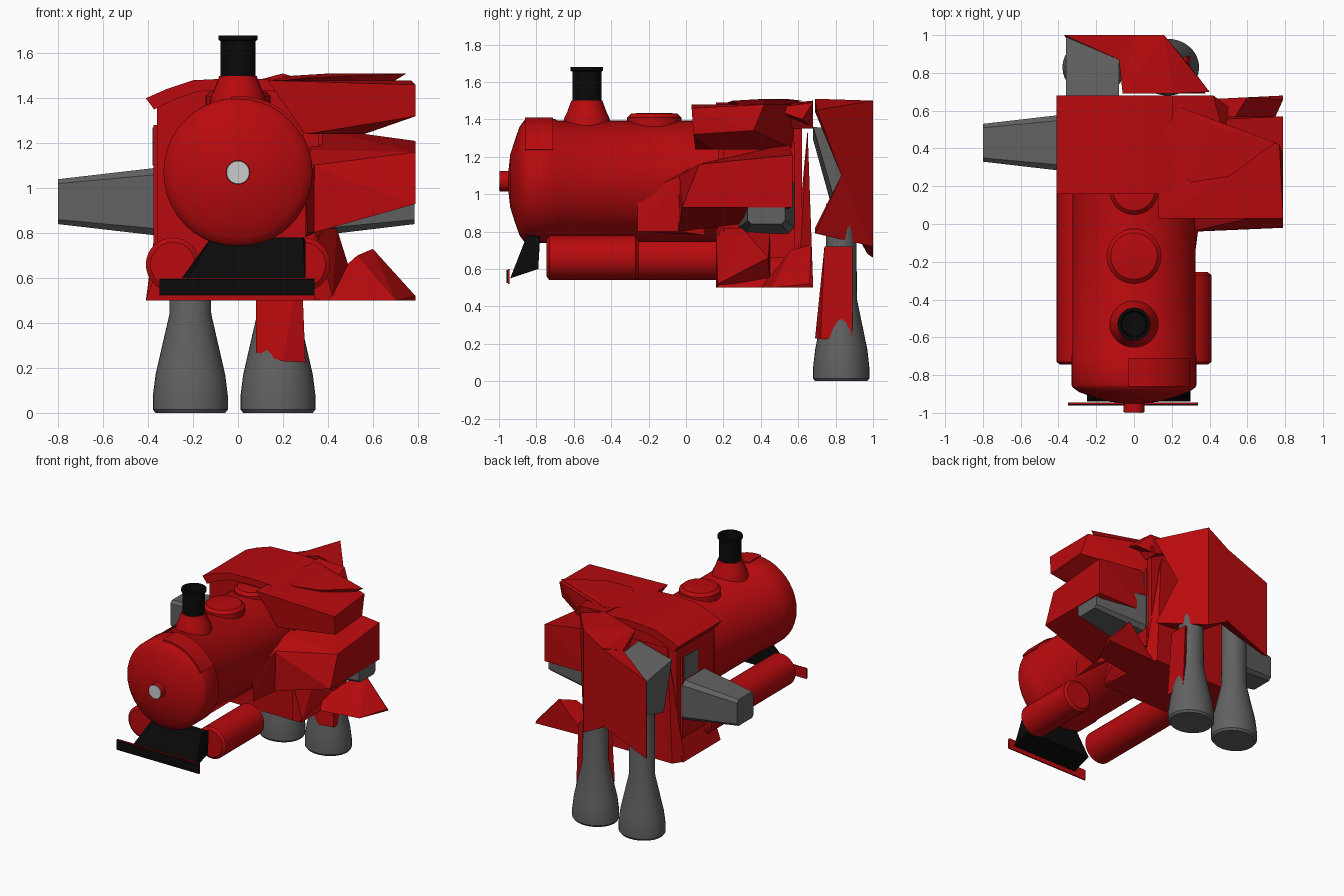
import bpy, bmesh, math
from mathutils import Matrix

if "Cube" in bpy.data.objects:
    bpy.data.objects.remove(bpy.data.objects["Cube"])


def material(name, c):
    m = bpy.data.materials.new(name)
    m.diffuse_color = (*c, 1)
    m.use_nodes = True
    m.node_tree.nodes["Principled BSDF"].inputs["Base Color"].default_value = m.diffuse_color
    return m


RED = material("red_paint", (0.48, 0.003, 0.004))
BLACK = material("black_iron", (0.003, 0.003, 0.003))
GREY = material("grey_metal", (0.12, 0.12, 0.12))
WHITE = material("lamp_glass", (0.75, 0.75, 0.75))


def finish(name, bm, mat, smooth=None):
    bmesh.ops.recalc_face_normals(bm, faces=bm.faces)
    me = bpy.data.meshes.new(name)
    bm.to_mesh(me)
    bm.free()
    ob = bpy.data.objects.new(name, me)
    bpy.context.collection.objects.link(ob)
    me.materials.append(mat)
    if smooth:
        bpy.ops.object.select_all(action='DESELECT')
        ob.select_set(True)
        bpy.context.view_layer.objects.active = ob
        bpy.ops.object.shade_smooth_by_angle(angle=math.radians(smooth))
    return ob


def lathe(name, prof, mat, loc=(0, 0, 0), along_y=False, scale=(1, 1, 1), n=32):
    """Spin (radius, height) pairs about z, or about y."""
    bm = bmesh.new()
    rings = [[bm.verts.new((r * math.cos(2 * math.pi * i / n), r * math.sin(2 * math.pi * i / n), h))
              for i in range(n)] for r, h in prof]
    for a, b in zip(rings, rings[1:]):
        for i in range(n):
            j = (i + 1) % n
            bm.faces.new((a[i], a[j], b[j], b[i]))
    bm.faces.new(rings[0])
    bm.faces.new(rings[-1])
    if along_y:
        bm.transform(Matrix.Rotation(math.radians(-90), 4, 'X'))
    bm.transform(Matrix.Translation(loc) @ Matrix.Diagonal((*scale, 1)))
    return finish(name, bm, mat, 35)


def hull(name, pts, mat):
    """Faceted solid wrapped around a few points."""
    bm = bmesh.new()
    for p in pts:
        bm.verts.new(p)
    bmesh.ops.convex_hull(bm, input=bm.verts)
    bmesh.ops.dissolve_limit(bm, angle_limit=0.02, verts=bm.verts, edges=bm.edges)
    return finish(name, bm, mat)


def box(name, lo, hi, mat):
    return hull(name, [(x, y, z) for x in (lo[0], hi[0]) for y in (lo[1], hi[1])
                       for z in (lo[2], hi[2])], mat)


def extrude_y(name, prof, y0, y1, mat, smooth=None):
    """Push an (x, z) outline along y."""
    bm = bmesh.new()
    f = bm.faces.new([bm.verts.new((x, y0, z)) for x, z in prof])
    g = bmesh.ops.extrude_face_region(bm, geom=[f], use_keep_orig=True)["geom"]
    bmesh.ops.translate(bm, vec=(0, y1 - y0, 0), verts=[v for v in g if isinstance(v, bmesh.types.BMVert)])
    return finish(name, bm, mat, smooth)


# boiler, smokebox and front lamp
lathe("boiler", [(.05, -.95), (.14, -.94), (.22, -.915), (.29, -.89), (.325, -.865), (.332, -.85), (.332, -.7),
                 (.325, -.69), (.325, .25)], RED, (0, 0, 1.07), True, n=40)
lathe("lamp_housing", [(.055, -.995), (.055, -.92)], RED, (0, 0, 1.07), True)
lathe("lamp_lens", [(.05, -1.0), (.053, -.99)], WHITE, (0, 0, 1.07), True)

# cracked crown plate lifted off the smokebox
arc = [(.34 * math.sin(math.radians(a)), 1.07 + .34 * math.cos(math.radians(a))) for a in range(-5, 61, 5)]
extrude_y("crown_plate", arc + [(x * .94, 1.07 + (z - 1.07) * .94) for x, z in reversed(arc)],
          -.86, -.71, RED, 35)

# chimney
lathe("chimney_base", [(.13, 1.36), (.12, 1.41), (.105, 1.44), (.083, 1.5)], RED, (0, -.53, 0))
lathe("chimney", [(.078, 1.49), (.078, 1.655), (.087, 1.66), (.087, 1.68), (.07, 1.68), (.065, 1.6)],
      BLACK, (0, -.53, 0))

# steam domes
for y, r, t in ((-.17, .145, 1.435), (.18, .13, 1.43)):
    lathe("steam_dome", [(r, 1.33), (r, t - .025), (r * .85, t - .005), (r * .5, t)], RED, (0, y, 0))

# side cylinders: the right one is broken off short
for name, x, end in (("left_cylinder", -.29, .3), ("right_cylinder", .29, -.255)):
    lathe(name, [(.1, -.745), (.12, -.73), (.12, end - .015), (.1, end)], RED, (x, 0, .66), True)

# cowcatcher and bumper
hull("cowcatcher", [(-.12, -.85, .78), (.29, -.85, .78), (-.12, -.78, .78), (.3, -.78, .77),
                    (-.25, -.94, .55), (.3, -.94, .55), (-.25, -.79, .6), (.3, -.79, .6)], BLACK)
box("bumper_face", (-.35, -.96, .525), (.34, -.953, .595), BLACK)
box("bumper_back", (-.35, -.953, .52), (.34, -.944, .6), RED)

# cab body with flared skirt, tail and arched roof
extrude_y("cab_body", [(-.41, .5), (.41, .5), (.36, .64), (.36, 1.39), (.2, 1.46), (-.2, 1.46),
                       (-.36, 1.39), (-.36, .64)], .17, .62, RED)
hull("cab_tail", [(-.41, .6, .5), (.41, .6, .5), (-.36, .6, .8), (.36, .6, .8),
                  (-.36, .68, .5), (.36, .68, .5), (.3, .65, 1.35), (-.3, .65, 1.35)], RED)
arc = [(-.41, 1.4), (-.32, 1.44), (-.2, 1.48), (0, 1.49), (.2, 1.48), (.32, 1.44), (.41, 1.4)]
extrude_y("cab_roof", arc + [(x * .91, z - .05) for x, z in reversed(arc)], .16, .68, RED, 35)
for s in (-1, 1):
    box("cab_side_wall", (s * .36, .2, .66), (s * .375, .58, 1.28), RED)
    box("cab_window", (s * .37, .4, 1.1), (s * .38, .56, 1.27), GREY)

# arms: tapered bevelled sleeves
for s, end in ((-1, .8), (1, .785)):
    bm = bmesh.new()
    loops = []
    for x, h in ((.35, .152), (end, .1)):
        c = h * .8
        ring = [(h, c), (c, h), (-c, h), (-h, c), (-h, -c), (-c, -h), (c, -h), (h, -c)]
        loops.append([bm.verts.new((s * x, .43 + a, .94 + b)) for a, b in ring])
    for i in range(8):
        bm.faces.new((loops[0][i], loops[0][(i + 1) % 8], loops[1][(i + 1) % 8], loops[1][i]))
    bm.faces.new(loops[0])
    bm.faces.new(loops[1])
    finish("left_arm" if s < 0 else "right_arm", bm, GREY)

# legs
for name, x in (("left_leg", -.212), ("right_leg", .178)):
    lathe(name, [(.155, 0), (.167, .015), (.167, .075), (.155, .17), (.093, .44), (.09, .95)],
          GREY, (x, .83, 0), scale=(1, .9, 1))
hull("leg_shard", [(.09, .76, .52), (.27, .74, .52), (.08, .78, .72), (.28, .74, .72), (.28, .89, .72),
                   (.08, .74, .27), (.2, .69, .23), (.3, .72, .225), (.3, .89, .23), (.28, .87, .45)], RED)

# back panel over the legs: grey hip corner and red slabs
hull("hip_block", [(-.36, .68, 1.29), (-.08, .68, 1.36), (-.08, .87, 1.34), (-.36, .99, 1.24),
                   (-.36, .78, .93), (-.36, .99, .98), (-.1, .8, .95), (-.1, .95, .9)], GREY)
hull("back_plate", [(-.37, 1.0, 1.25), (-.08, .87, 1.36), (.01, 1.0, 1.4), (.01, 1.0, .82),
                    (-.37, 1.0, .66), (-.35, .97, .68), (0, .85, .9)], RED)
hull("back_upper_shard", [(.16, 1.0, 1.5), (.0, 1.0, 1.4), (-.08, .87, 1.36), (-.06, .69, 1.44), (.2, .69, 1.51),
                          (.4, .7, 1.45), (.16, 1.0, 1.1), (0, 1.0, 1.1), (.3, .83, 1.1), (0, .83, 1.1)], RED)
hull("back_lower_shard", [(.16, 1.0, 1.1), (0, 1.0, 1.1), (.3, .83, 1.1), (0, .83, 1.1), (.16, 1.0, .72),
                          (0, 1.0, .8), (.38, .69, .79), (.05, .69, .82)], RED)

# jagged shards over the right side
hull("upper_shard", [(.13, .03, 1.48), (.13, .16, 1.48), (.79, .03, 1.46), (.79, .04, 1.32), (.77, .42, 1.48),
                     (.79, .36, 1.34), (.3, .6, 1.48), (.3, .05, 1.24), (.34, .58, 1.24), (.56, .14, 1.24)], RED)
hull("rear_roof_shard", [(.2, .68, 1.5), (.42, .68, 1.49), (.5, .62, 1.4), (.48, .45, 1.46),
                         (.2, .45, 1.48), (.36, .67, 1.36)], RED)
hull("top_shard", [(.1, .41, 1.47), (.24, .62, 1.5), (.4, .53, 1.51), (.75, .43, 1.51), (.5, .25, 1.5),
                   (.3, .22, 1.49), (.3, .4, 1.4), (.6, .38, 1.42)], RED)
hull("boiler_shard", [(.3, -.26, 1.0), (.31, -.26, .8), (.3, .06, 1.17), (.34, -.03, .8), (.34, -.03, 1.1),
                      (.3, .1, .78)], RED)
hull("middle_shard", [(.32, -.035, 1.1), (.32, .1, 1.17), (.35, .55, 1.27), (.79, .07, 1.16),
                      (.79, .57, 1.21), (.79, -.02, .93), (.79, .57, .93), (.33, -.04, .8), (.4, .28, .84),
                      (.36, .57, .93)], RED)
hull("skirt_shard", [(.34, .16, .82), (.44, .3, .82), (.49, .44, .66), (.42, .17, .52), (.36, .45, .52),
                     (.34, .45, .82), (.34, .16, .5)], RED)
hull("lower_shard", [(.79, .68, .5), (.79, .66, .52), (.6, .67, .73), (.53, .56, .7), (.34, .45, .53),
                     (.38, .4, .5), (.7, .46, .5), (.38, .66, .5)], RED)
